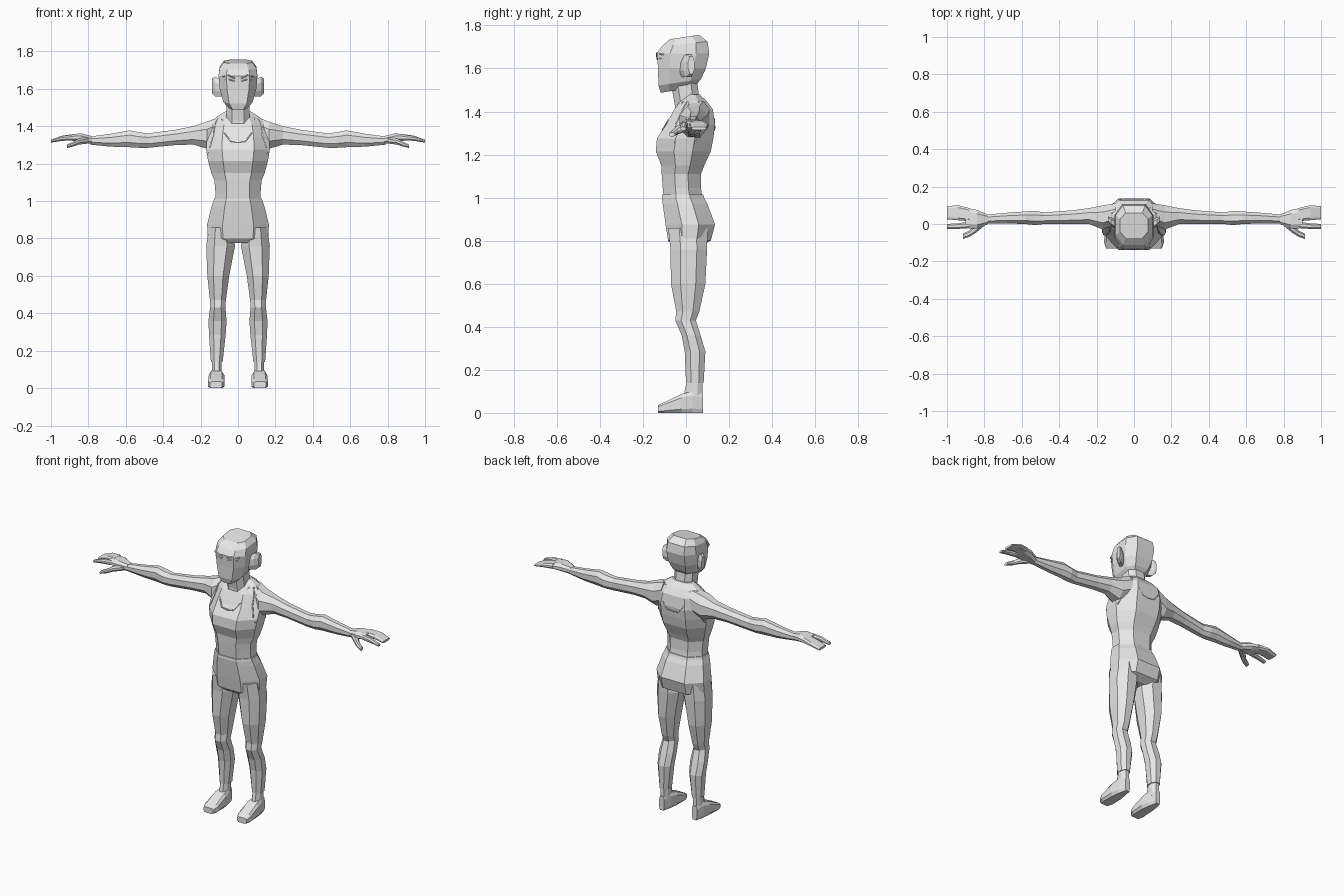
import bpy, bmesh
from mathutils import Vector
from mathutils.bvhtree import BVHTree

grey = bpy.data.materials.new("plain_grey")
grey.diffuse_color = (0.8, 0.8, 0.8, 1)


def loft(name, axis, rings, cut=(0.25, 0.3), mirror=False):
    """Skin eight-sided rings: (position, a_min, a_max, b_min, b_max, tilt)."""
    bm = bmesh.new()
    loops = []
    for r in rings:
        t, a0, a1, b0, b1 = r[:5]
        tilt = r[5] if len(r) > 5 else 0
        ca, cb = (a1 - a0) * cut[0], (b1 - b0) * cut[1]
        pts = [(a0 + ca, b0), (a1 - ca, b0), (a1, b0 + cb), (a1, b1 - cb),
               (a1 - ca, b1), (a0 + ca, b1), (a0, b1 - cb), (a0, b0 + cb)]
        place = {"x": lambda a, b: (t, a, b),
                 "y": lambda a, b: (a, t, b),
                 "z": lambda a, b: (a, b, t + tilt * b)}[axis]
        loops.append([bm.verts.new(place(a, b)) for a, b in pts])
    for lo, hi in zip(loops, loops[1:]):
        for i in range(8):
            j = (i + 1) % 8
            bm.faces.new((lo[i], lo[j], hi[j], hi[i]))
    bm.faces.new(loops[0])
    bm.faces.new(loops[-1])
    bmesh.ops.recalc_face_normals(bm, faces=bm.faces)
    mesh = bpy.data.meshes.new(name)
    bm.to_mesh(mesh)
    tree = BVHTree.FromBMesh(bm)
    bm.free()
    mesh.materials.append(grey)
    ob = bpy.data.objects.new(name, mesh)
    bpy.context.collection.objects.link(ob)
    if mirror:
        ob.modifiers.new("mirror", "MIRROR").use_axis[0] = True
    return tree


def body(name, rings, cut):
    """Symmetric upright loft from (z, half_width, y_front, y_back, tilt)."""
    return loft(name, "z", [(r[0], -r[1], r[1], *r[2:]) for r in rings], cut)


# Head and neck
body("head", [
    (1.505, 0.045, -0.118, 0.035, 0.15), (1.54, 0.078, -0.128, 0.07, 0.15),
    (1.60, 0.098, -0.130, 0.092), (1.67, 0.104, -0.135, 0.108),
    (1.715, 0.098, -0.112, 0.10, 0.1), (1.747, 0.075, -0.075, 0.06, 0.15)], (0.2, 0.25))
body("neck", [
    (1.36, 0.07, -0.05, 0.07), (1.43, 0.063, -0.052, 0.065),
    (1.56, 0.062, -0.075, 0.05)], (0.25, 0.25))
loft("ears", "x", [
    (0.085, -0.035, 0.015, 1.56, 1.645), (0.122, -0.012, 0.036, 1.56, 1.665),
    (0.138, 0.01, 0.04, 1.575, 1.655)], mirror=True)
# Brows and eyelids
loft("brows", "x", [
    (0.015, -0.139, -0.12, 1.652, 1.660), (0.05, -0.139, -0.12, 1.668, 1.676),
    (0.085, -0.118, -0.095, 1.662, 1.668)], mirror=True)
loft("eyelids", "x", [
    (0.02, -0.137, -0.12, 1.640, 1.644), (0.045, -0.138, -0.12, 1.646, 1.654),
    (0.075, -0.123, -0.10, 1.644, 1.648)], mirror=True)

# Shirt from shoulders to waist
shirt = body("shirt", [
    (0.98, 0.122, -0.102, 0.078), (1.045, 0.121, -0.108, 0.07),
    (1.11, 0.126, -0.113, 0.07), (1.15, 0.143, -0.115, 0.085),
    (1.215, 0.160, -0.140, 0.115), (1.275, 0.170, -0.135, 0.127),
    (1.34, 0.168, -0.092, 0.135), (1.41, 0.150, -0.055, 0.125),
    (1.45, 0.115, -0.025, 0.095), (1.478, 0.07, 0.0, 0.065)], (0.25, 0.33))
# Shorts over hips and seat
body("shorts", [
    (0.775, 0.09, -0.06, 0.07), (0.80, 0.162, -0.083, 0.115),
    (0.875, 0.165, -0.095, 0.135), (0.97, 0.142, -0.108, 0.10),
    (1.00, 0.131, -0.112, 0.084), (1.015, 0.127, -0.110, 0.079)], (0.25, 0.33))

# Raised seams around neckline and armholes, laid on the shirt
neckline = [(-0.085, 1.445), (-0.07, 1.36), (-0.04, 1.32), (0, 1.315),
            (0.04, 1.32), (0.07, 1.36), (0.085, 1.445)]
armhole = [(0.108, 1.445), (0.125, 1.41), (0.132, 1.35), (0.15, 1.29), (0.162, 1.25)]
seams = [neckline, armhole, [(-x, z) for x, z in armhole]]
curve = bpy.data.curves.new("shirt_seams", "CURVE")
curve.dimensions = "3D"
curve.bevel_depth = 0.004
curve.bevel_resolution = 0
curve.materials.append(grey)
for side in (-1, 1):
    for path in seams:
        hits = [shirt.ray_cast(Vector((x, side, z)), Vector((0, -side, 0)))[0]
                for x, z in path]
        hits = [h for h in hits if h]
        spline = curve.splines.new("POLY")
        spline.points.add(len(hits) - 1)
        for p, h in zip(spline.points, hits):
            p.co = (*h, 1)
bpy.context.collection.objects.link(bpy.data.objects.new("shirt_seams", curve))

# Arms
loft("arms", "x", [
    (0.10, 0.0, 0.11, 1.31, 1.45), (0.165, -0.03, 0.10, 1.28, 1.425),
    (0.24, 0.0, 0.085, 1.302, 1.40), (0.33, 0.0, 0.073, 1.30, 1.382),
    (0.48, 0.0, 0.062, 1.285, 1.362), (0.53, -0.006, 0.07, 1.285, 1.368),
    (0.58, 0.0, 0.067, 1.288, 1.378), (0.68, 0.003, 0.06, 1.291, 1.360),
    (0.79, 0.003, 0.05, 1.302, 1.345)], (0.28, 0.28), True)
# Hands: palm, joined fingers, forefinger, thumb
loft("palms", "x", [
    (0.78, 0.0, 0.05, 1.305, 1.347), (0.84, -0.025, 0.075, 1.315, 1.362),
    (0.90, -0.022, 0.088, 1.325, 1.355)], (0.2, 0.3), True)
loft("fingers", "x", [
    (0.88, 0.015, 0.085, 1.325, 1.358), (0.94, 0.02, 0.10, 1.325, 1.35),
    (1.0, 0.025, 0.095, 1.315, 1.328)], (0.15, 0.3), True)
loft("forefingers", "x", [
    (0.88, -0.022, 0.012, 1.325, 1.355), (0.94, -0.026, 0.004, 1.322, 1.348),
    (1.0, -0.026, 0.0, 1.313, 1.328)], (0.25, 0.3), True)
loft("thumbs", "x", [
    (0.80, -0.01, 0.03, 1.308, 1.342), (0.85, -0.05, -0.005, 1.302, 1.335),
    (0.88, -0.068, -0.035, 1.292, 1.318), (0.915, -0.08, -0.052, 1.284, 1.302)],
    (0.25, 0.3), True)

# Legs and trouser hems
loft("legs", "z", [
    (0.86, 0.03, 0.155, -0.083, 0.10), (0.76, 0.016, 0.170, -0.072, 0.098),
    (0.60, 0.047, 0.164, -0.07, 0.09), (0.47, 0.065, 0.150, -0.045, 0.062),
    (0.43, 0.067, 0.149, -0.05, 0.046), (0.36, 0.061, 0.158, -0.02, 0.068),
    (0.285, 0.066, 0.155, -0.006, 0.09), (0.14, 0.082, 0.145, 0.0, 0.082)],
    (0.28, 0.28), True)
loft("ankles", "z", [
    (0.16, 0.088, 0.14, 0.006, 0.076), (0.06, 0.088, 0.14, -0.015, 0.076)],
    (0.28, 0.28), True)
# Shoes
loft("shoes", "y", [
    (-0.13, 0.085, 0.15, 0.0, 0.035), (-0.10, 0.072, 0.16, 0.0, 0.05),
    (-0.02, 0.073, 0.156, 0.0, 0.088), (0.03, 0.083, 0.148, 0.0, 0.10),
    (0.08, 0.098, 0.132, 0.0, 0.088)], (0.14, 0.2), True)
